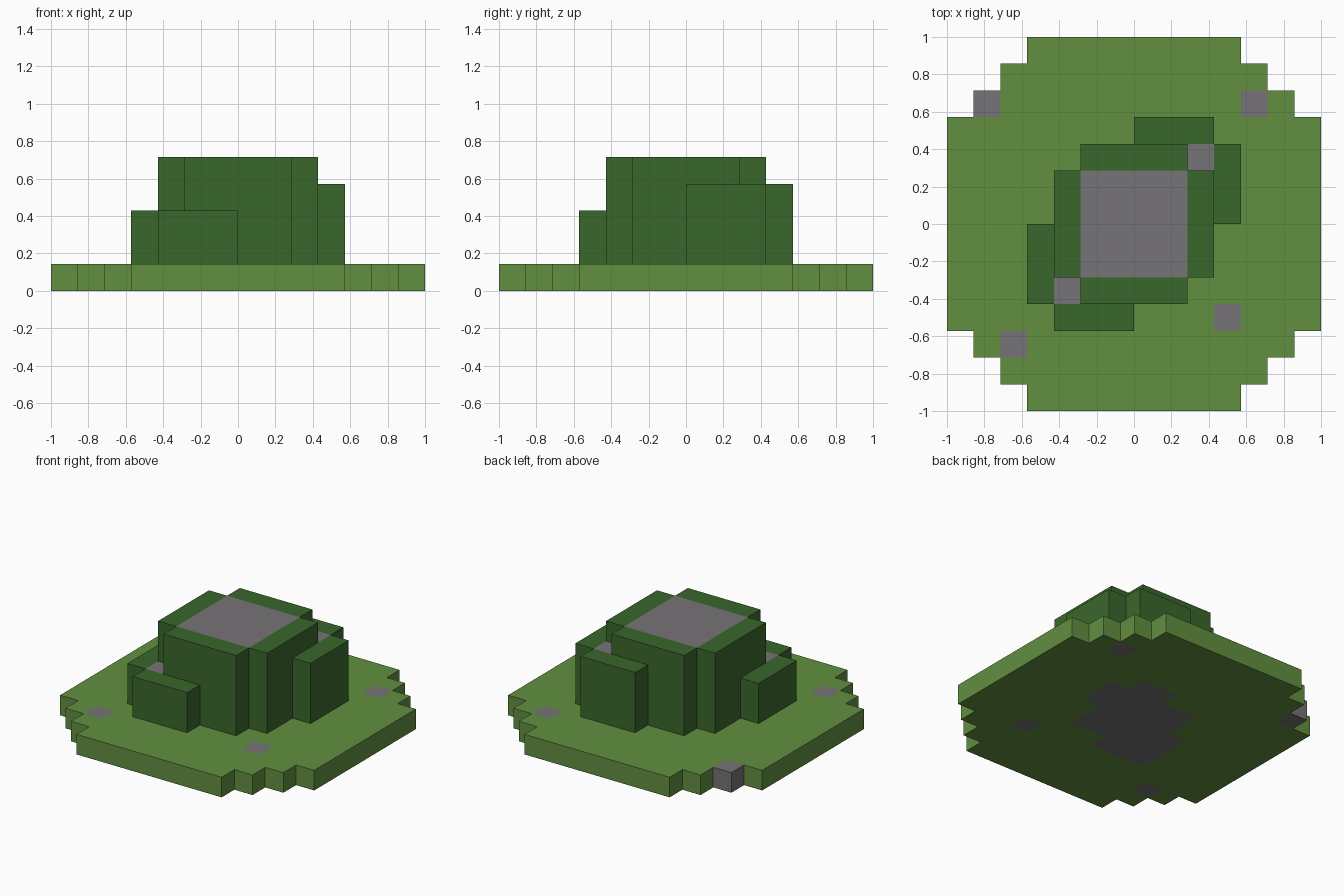
import bpy
import bmesh

cube = bpy.data.objects.get("Cube")
if cube:
    bpy.data.objects.remove(cube, do_unlink=True)

UNIT = 1 / 7  # edge length of one block


def make_material(name, rgb):
    mat = bpy.data.materials.new(name)
    mat.use_nodes = True
    mat.diffuse_color = (*rgb, 1)
    mat.node_tree.nodes["Principled BSDF"].inputs["Base Color"].default_value = (*rgb, 1)
    return mat


GREENS = {
    "light": make_material("light green", (0.122, 0.275, 0.051)),
    "dark": make_material("dark green", (0.042, 0.136, 0.025)),
}
GREY = make_material("grey", (0.181, 0.175, 0.181))


def rect(x0, y0, x1, y1):
    return {(x, y) for x in range(x0, x1) for y in range(y0, y1)}


def turned(cells):
    """Half turn about the centre."""
    return {(-1 - x, -1 - y) for x, y in cells}


def block_layer(name, cells, low, high, green, grey_cells):
    """Raise a set of square cells into one solid, with some cells grey."""
    bm = bmesh.new()

    def quad(points, cell):
        face = bm.faces.new([bm.verts.new([c * UNIT for c in p]) for p in points])
        face.material_index = int(cell in grey_cells)

    for x, y in sorted(cells):
        corners = [(x, y), (x + 1, y), (x + 1, y + 1), (x, y + 1)]
        quad([(*c, high) for c in corners], (x, y))
        quad([(*c, low) for c in reversed(corners)], (x, y))
        neighbours = [(x, y - 1), (x + 1, y), (x, y + 1), (x - 1, y)]
        for i, neighbour in enumerate(neighbours):
            if neighbour not in cells:
                a, b = corners[i], corners[(i + 1) % 4]
                quad([(*a, low), (*b, low), (*b, high), (*a, high)], (x, y))
    bmesh.ops.remove_doubles(bm, verts=bm.verts[:], dist=0.001)
    bmesh.ops.dissolve_limit(bm, angle_limit=0.01, verts=bm.verts[:],
                             edges=bm.edges[:], delimit={"MATERIAL"})
    mesh = bpy.data.meshes.new(name)
    bm.to_mesh(mesh)
    bm.free()
    mesh.materials.append(GREENS[green])
    mesh.materials.append(GREY)
    obj = bpy.data.objects.new(name, mesh)
    bpy.context.collection.objects.link(obj)
    return obj


# Footprints: grey core, cross-shaped crown, and a stepped shoulder on each side
core = rect(-2, -2, 2, 2)
crown = core | rect(-3, -2, 3, 2) | rect(-2, -3, 2, 3)
front_shoulder = rect(-4, -4, 0, 0) - crown - {(-4, -4)}
back_shoulder = turned(front_shoulder)

# Brim: stepped round plate with loose grey blocks and the core showing below
brim = {(x, y) for x, y in rect(-7, -7, 7, 7)
        if max(x + 1, -x) + max(y + 1, -y) <= 11}
spots = {(-6, 4), (4, 4), (3, -4), (-5, -5)}
hollow = core | rect(-3, -3, 0, 0) | (rect(0, 0, 3, 3) - {(2, 2)})
block_layer("brim", brim, 0, 1, "light", spots | hollow)

# Crown and shoulders rise from the brim
block_layer("crown", crown, 1, 5, "dark", core)
block_layer("front_shoulder", front_shoulder, 1, 3, "dark", {(-3, -3)})
block_layer("back_shoulder", back_shoulder, 1, 4, "dark", {(2, 2)})
